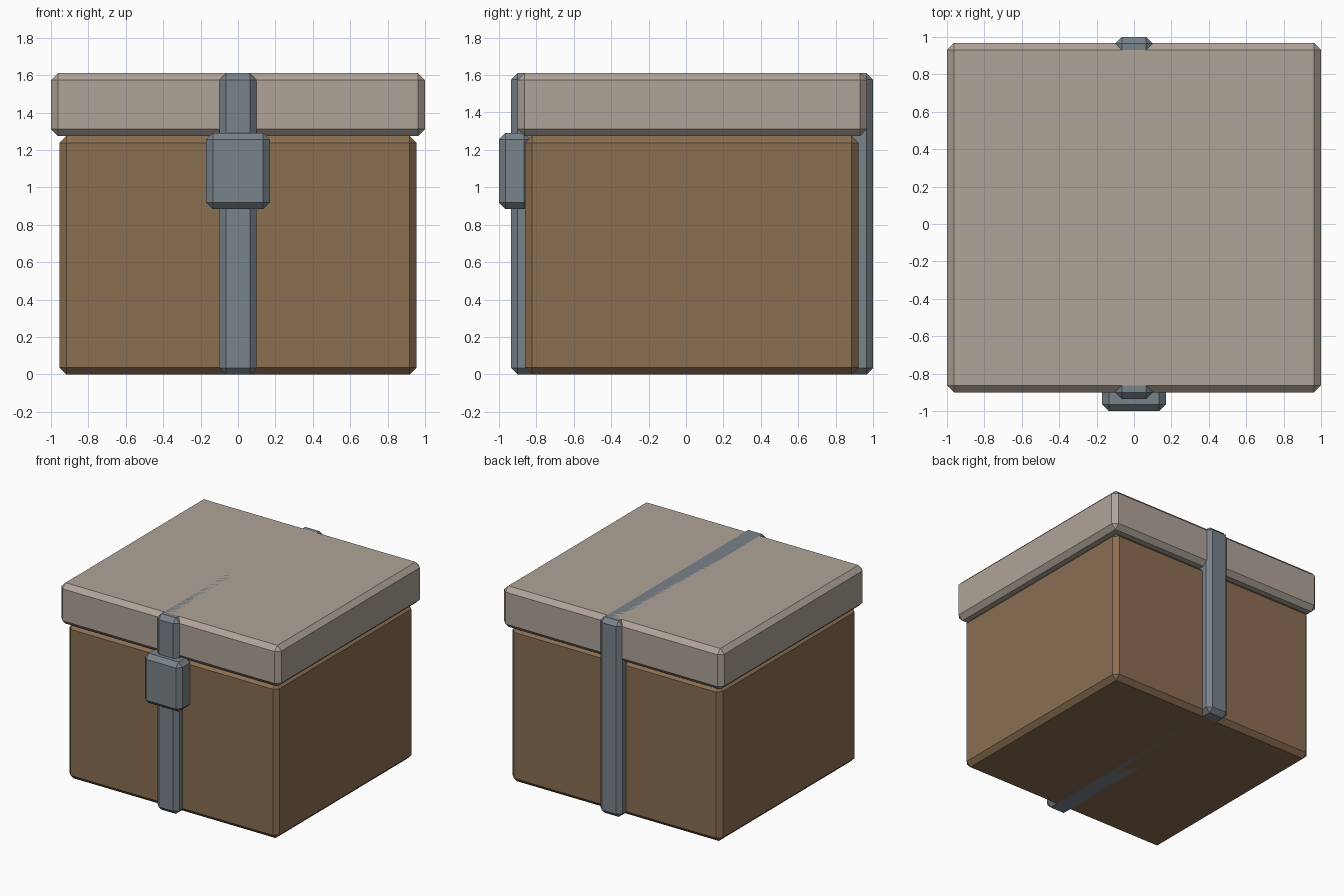
import bpy
from mathutils import Vector

if "Cube" in bpy.data.objects:
    bpy.data.objects.remove(bpy.data.objects["Cube"])


def material(name, color):
    mat = bpy.data.materials.new(name)
    mat.diffuse_color = (*color, 1.0)
    mat.use_nodes = True
    mat.node_tree.nodes["Principled BSDF"].inputs["Base Color"].default_value = mat.diffuse_color
    return mat


def chamfered_box(name, low, high, chamfer, mat):
    """Box between two corners with single-step chamfered edges."""
    low, high = Vector(low), Vector(high)
    bpy.ops.mesh.primitive_cube_add(size=1, location=(low + high) / 2)
    obj = bpy.context.object
    obj.name = name
    obj.scale = high - low
    bpy.ops.object.transform_apply(location=False, rotation=False, scale=True)
    bevel = obj.modifiers.new("Chamfer", 'BEVEL')
    bevel.width = chamfer
    bevel.segments = 1
    obj.data.materials.append(mat)
    return obj


wood = material("brown_wood", (0.258, 0.158, 0.083))
stone = material("pale_lid", (0.43, 0.37, 0.32))
metal = material("grey_metal", (0.19, 0.227, 0.253))

# Main box
chamfered_box("box_body", (-0.955, -0.86, 0), (0.955, 0.922, 1.274), 0.037, wood)

# Overhanging lid
chamfered_box("lid", (-1, -0.9, 1.274), (1, 0.968, 1.61), 0.037, stone)

# Strap running through the middle, flush with the top and bottom
chamfered_box("strap", (-0.1, -0.935, 0), (0.1, 1, 1.61), 0.035, metal)

# Clasp on the front of the strap
chamfered_box("clasp", (-0.17, -1, 0.883), (0.17, -0.83, 1.29), 0.035, metal)
